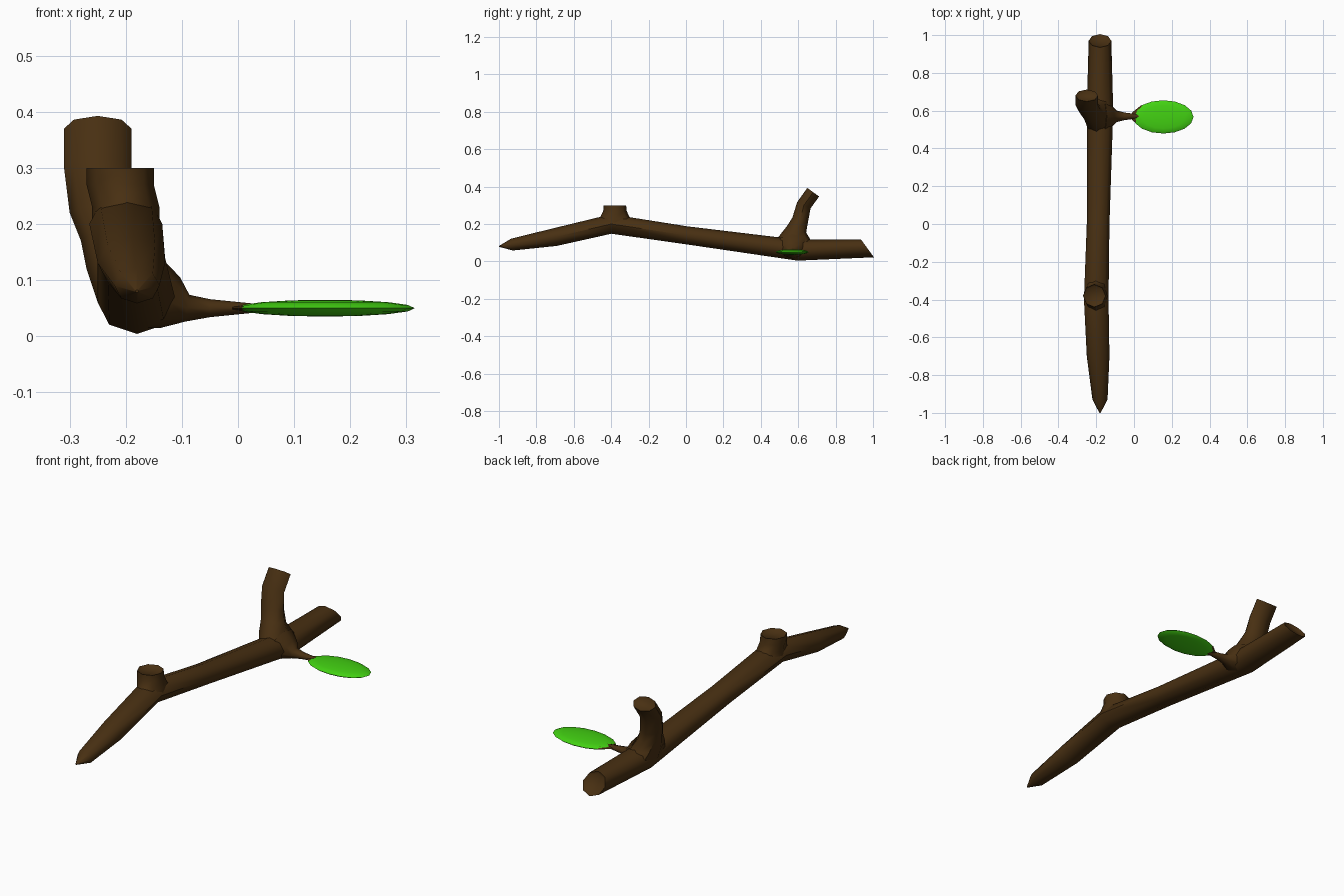
import bpy, bmesh
from math import sin, cos, pi, radians
from mathutils import Vector

if "Cube" in bpy.data.objects:
    bpy.data.objects.remove(bpy.data.objects["Cube"], do_unlink=True)

ACROSS = Vector((1, 0, 0))
ALONG = Vector((0, 1, 0))
SIDES = 8


def make_material(name, red, green, blue):
    material = bpy.data.materials.new(name)
    material.use_nodes = True
    colour = (red, green, blue, 1)
    material.diffuse_color = colour
    material.node_tree.nodes["Principled BSDF"].inputs["Base Color"].default_value = colour
    return material


def finish(bm, name, material):
    """Turn the bmesh into a named, smoothly shaded object."""
    mesh = bpy.data.meshes.new(name)
    bm.to_mesh(mesh)
    bm.free()
    mesh.materials.append(material)
    part = bpy.data.objects.new(name, mesh)
    bpy.context.collection.objects.link(part)
    bpy.ops.object.select_all(action="DESELECT")
    part.select_set(True)
    bpy.context.view_layer.objects.active = part
    bpy.ops.object.shade_smooth_by_angle(angle=radians(55))


def make_limb(name, material, path, side=ACROSS, squash=1.0, flare=0.0, slant=0.0, hollow=0.0):
    """Skin rings along a path of (x, y, z, radius), square to its direction.

    squash flattens the section, flare widens the root, slant shears the end cut,
    and hollow sinks the middle of the end cut.
    """
    bm = bmesh.new()
    centres = [Vector(point[:3]) for point in path]
    radii = [point[-1] for point in path]
    last = len(path) - 1
    rings = []
    for i, (centre, radius) in enumerate(zip(centres, radii)):
        direction = centres[min(i + 1, last)] - centres[max(i - 1, 0)]
        up = direction.cross(side).normalized()
        depth = squash + flare * (1 - i / last) ** 3
        ring = []
        for step in range(SIDES):
            angle = 2 * pi * step / SIDES
            offset = radius * (side * cos(angle) + up * depth * sin(angle))
            if i == last:
                offset.y -= slant * offset.z
            ring.append(bm.verts.new(centre + offset))
        rings.append(ring)
    for near, far in zip(rings, rings[1:]):
        for step in range(SIDES):
            bm.faces.new((near[step - 1], near[step], far[step], far[step - 1]))
    bm.faces.new(rings[0])
    end_cut = bm.faces.new(rings[-1])
    bmesh.ops.recalc_face_normals(bm, faces=bm.faces)
    if hollow:
        bmesh.ops.inset_individual(bm, faces=[end_cut], thickness=hollow, depth=-hollow)
    finish(bm, name, material)


def make_leaf(name, material, centre, half_size):
    """Thin oval leaf from a flattened sphere."""
    bm = bmesh.new()
    bmesh.ops.create_uvsphere(bm, u_segments=2 * SIDES, v_segments=SIDES, radius=1)
    bmesh.ops.scale(bm, vec=half_size, verts=bm.verts)
    bmesh.ops.translate(bm, vec=centre, verts=bm.verts)
    finish(bm, name, material)


bark = make_material("bark_brown", 0.065, 0.029, 0.006)
leaf_green = make_material("leaf_green", 0.055, 0.64, 0.006)

# Main stem, from the pointed front tip over the bend to the slanted back cut
make_limb("main_stem", bark, [
    (-0.18, -1, 0.08, 0.003),
    (-0.18, -0.93, 0.09, 0.04),
    (-0.19, -0.7, 0.13, 0.06),
    (-0.2, -0.4, 0.2, 0.065),
    (-0.19, 0, 0.14, 0.06),
    (-0.18, 0.6, 0.06, 0.07),
    (-0.18, 0.97, 0.07, 0.06),
], squash=0.8, slant=0.7, hollow=0.01)

# Short cut-off knob on the bend
make_limb("knob", bark, [
    (-0.2, -0.38, 0.2, 0.06),
    (-0.2, -0.38, 0.23, 0.06),
    (-0.21, -0.38, 0.27, 0.06),
    (-0.21, -0.38, 0.3, 0.06),
], flare=1.2, hollow=0.01)

# Upright side branch with a flared root
make_limb("side_branch", bark, [
    (-0.18, 0.58, 0.06, 0.07),
    (-0.2, 0.58, 0.12, 0.07),
    (-0.22, 0.59, 0.17, 0.06),
    (-0.24, 0.61, 0.22, 0.06),
    (-0.25, 0.63, 0.3, 0.06),
    (-0.25, 0.68, 0.37, 0.06),
], squash=0.65, flare=1.2, hollow=0.01)

# Leaf stalk, tapering away from the stem
make_limb("leaf_stalk", bark, [
    (-0.17, 0.57, 0.08, 0.09),
    (-0.12, 0.57, 0.06, 0.06),
    (-0.09, 0.57, 0.05, 0.03),
    (-0.05, 0.57, 0.05, 0.02),
    (0.03, 0.57, 0.05, 0.01),
], side=ALONG, squash=0.8)

# Flat fan of bark that holds the leaf
make_limb("leaf_holder", bark, [
    (-0.01, 0.57, 0.05, 0.02),
    (0.04, 0.57, 0.05, 0.06),
], side=ALONG, squash=0.15)

make_leaf("leaf", leaf_green, (0.155, 0.567, 0.05), (0.16, 0.088, 0.015))
